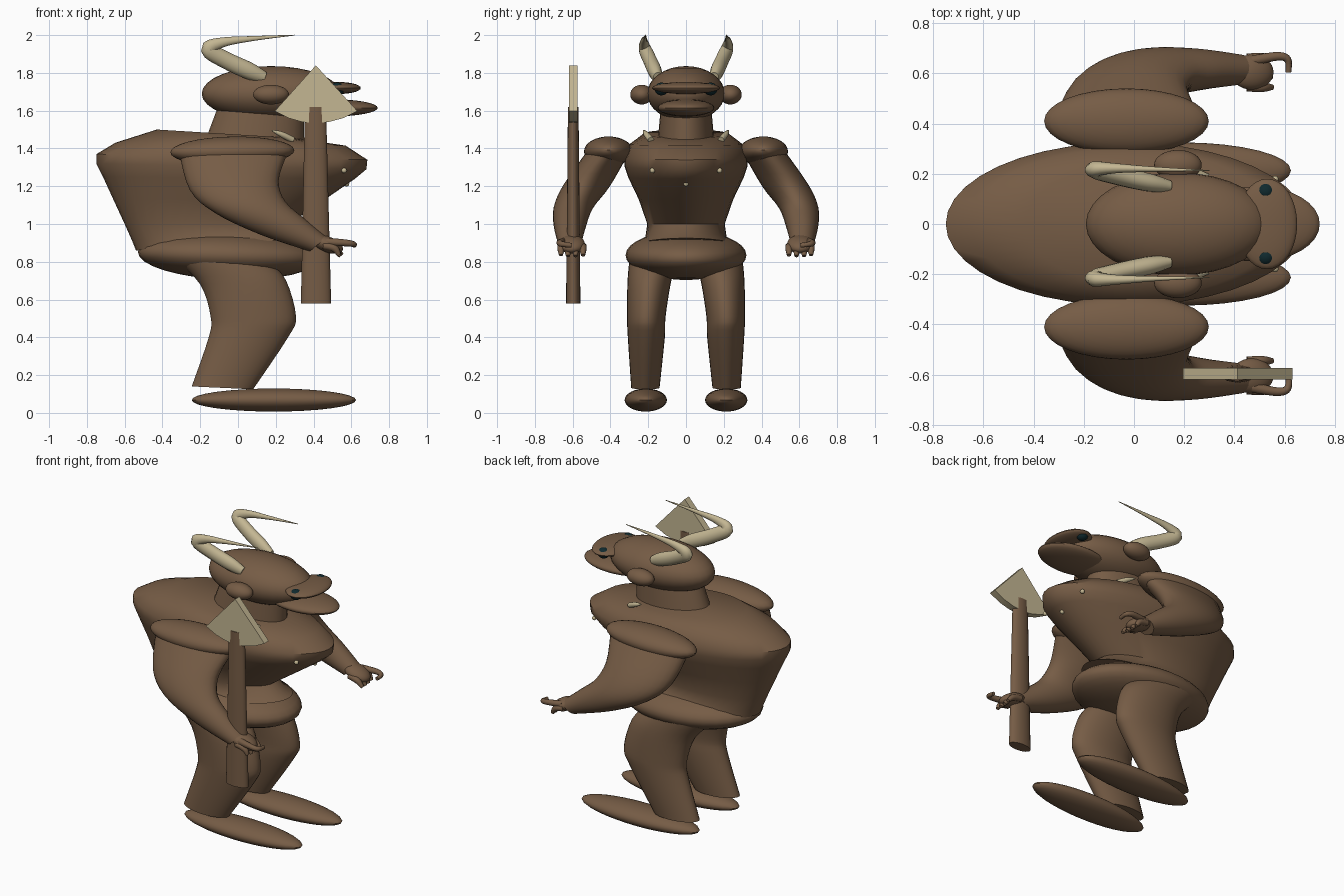
import bpy, bmesh, math
from mathutils import Vector

if "Cube" in bpy.data.objects:
    bpy.data.objects.remove(bpy.data.objects["Cube"])

def material(name, rgb):
    m = bpy.data.materials.new(name)
    m.diffuse_color = (*rgb, 1)
    m.use_nodes = True
    m.node_tree.nodes["Principled BSDF"].inputs["Base Color"].default_value = m.diffuse_color
    return m

BROWN = material("brown_hide", (0.18, 0.107, 0.06))
BONE = material("pale_bone", (0.55, 0.47, 0.29))
DARK = material("dark_teal", (0.005, 0.022, 0.027))

def finish(bm, name, mat, angle=40):
    bmesh.ops.recalc_face_normals(bm, faces=bm.faces)
    me = bpy.data.meshes.new(name)
    bm.to_mesh(me)
    bm.free()
    ob = bpy.data.objects.new(name, me)
    bpy.context.collection.objects.link(ob)
    me.materials.append(mat)
    bpy.ops.object.select_all(action='DESELECT')
    ob.select_set(True)
    bpy.context.view_layer.objects.active = ob
    bpy.ops.object.shade_smooth_by_angle(angle=math.radians(angle))
    return ob

def ellipsoid(name, center, radii, mat, tilt=0):
    bm = bmesh.new()
    bmesh.ops.create_uvsphere(bm, u_segments=32, v_segments=16, radius=1)
    ct, st = math.cos(tilt), math.sin(tilt)
    for v in bm.verts:
        x, y, z = (a * b for a, b in zip(v.co, radii))
        v.co = Vector((x * ct + z * st, y, z * ct - x * st)) + Vector(center)
    return finish(bm, name, mat)

def loft(name, rings, mat, n=28, angle=40):
    """Skin elliptical rings, each given as centre, first and second half axis."""
    bm = bmesh.new()
    loops = []
    for c, u, v in rings:
        loops.append([bm.verts.new(Vector(c) + Vector(u) * math.cos(t) + Vector(v) * math.sin(t))
                      for t in (2 * math.pi * i / n for i in range(n))])
    for a, b in zip(loops, loops[1:]):
        for i in range(n):
            j = (i + 1) % n
            bm.faces.new((a[i], a[j], b[j], b[i]))
    bm.faces.new(loops[0])
    bm.faces.new(loops[-1])
    return finish(bm, name, mat, angle)

def smooth(rows, steps=4):
    """Catmull-Rom interpolation through rows of numbers."""
    p = [rows[0]] + rows + [rows[-1]]
    out = []
    for k in range(1, len(p) - 2):
        for s in range(steps):
            t = s / steps
            out.append([0.5 * (2 * b + (c - a) * t + (2 * a - 5 * b + 4 * c - d) * t * t
                               + (3 * b - a - 3 * c + d) * t ** 3)
                        for a, b, c, d in zip(*p[k - 1:k + 3])])
    return out + [rows[-1]]

def edge_limb(name, rows, mat):
    """Limb from back edge (x, z), front edge (x, z), centre y and half width."""
    rings = []
    for x0, z0, x1, z1, y, w in smooth(rows):
        rings.append((((x0 + x1) / 2, y, (z0 + z1) / 2),
                      ((x1 - x0) / 2, 0, (z1 - z0) / 2), (0, w, 0)))
    return loft(name, rings, mat)

def tube(name, rows, mat, n=14, flat=1.0):
    """Tapered tube through x, y, z, radius; flat scales its sideways width."""
    pts = smooth(rows, 5)
    rings = []
    for i, p in enumerate(pts):
        d = Vector(pts[min(i + 1, len(pts) - 1)][:3]) - Vector(pts[max(i - 1, 0)][:3])
        side = Vector((0, 1, 0))
        up = d.cross(side).normalized()
        side = up.cross(d).normalized()
        rings.append((p[:3], up * p[3], side * p[3] * flat))
    return loft(name, rings, mat, n)

# Torso: back x, front x, half width, back z, front z
rings = []
for x0, x1, w, z0, z1 in [(-.54, .38, .24, .86, .925), (-.56, .33, .215, .91, .95),
                          (-.60, .27, .205, 1.0, 1.0), (-.66, .46, .25, 1.13, 1.13),
                          (-.715, .62, .305, 1.25, 1.24), (-.75, .68, .325, 1.32, 1.29),
                          (-.75, .685, .325, 1.37, 1.34), (-.65, .57, .30, 1.43, 1.415),
                          (-.43, .30, .225, 1.5, 1.455)]:
    rings.append((((x0 + x1) / 2, 0, (z0 + z1) / 2), ((x1 - x0) / 2, 0, (z1 - z0) / 2), (0, w, 0)))
loft("torso", rings, BROWN, 40, 45)
ellipsoid("pelvis", (-.05, 0, .835), (.48, .32, .13), BROWN, math.radians(2))

# Neck and head
loft("neck", [((.09, 0, 1.44), (.26, 0, -.01), (0, .15, 0)),
              ((.12, 0, 1.6), (.23, 0, -.01), (0, .135, 0))], BROWN)
ellipsoid("head", (.175, 0, 1.69), (.367, .205, .146), BROWN)
ellipsoid("upper_snout", (.53, 0, 1.72), (.12, .18, .032), BROWN)
ellipsoid("lower_jaw", (.49, 0, 1.615), (.25, .15, .046), BROWN)

# Stud in the middle of the chest
ellipsoid("middle_stud", (.575, 0, 1.213), (.014, .014, .014), BONE)

for s, side in ((1, "left"), (-1, "right")):
    # Face details and horns
    ellipsoid(side + "_ear", (.175, s * .235, 1.685), (.095, .06, .052), BROWN)
    ellipsoid(side + "_eye", (.525, s * .13, 1.715), (.038, .036, .034), DARK)
    tube(side + "_horn", [(.14, s * .15, 1.775, .03), (.06, s * .165, 1.81, .045),
                          (-.06, s * .19, 1.865, .045), (-.155, s * .217, 1.925, .042),
                          (-.08, s * .222, 1.962, .026), (.08, s * .218, 1.982, .013),
                          (.3, s * .213, 2.0, .002)], BONE, flat=.8)

    # Small claws on the collar and studs on the chest
    tube(side + "_collar_claw", [(.18, s * .225, 1.495, .004), (.23, s * .21, 1.475, .015),
                                 (.29, s * .185, 1.445, .017)], BONE, 10)
    ellipsoid(side + "_chest_stud", (.562, s * .178, 1.283), (.014, .014, .014), BONE)

    # Arm
    ellipsoid(side + "_shoulder", (-.03, s * .41, 1.385), (.328, .13, .078), BROWN, math.radians(-1))
    edge_limb(side + "_arm", [(-.31, 1.37, .26, 1.37, s * .42, .115),
                              (-.255, 1.18, .215, 1.23, s * .525, .125),
                              (-.125, 1.06, .25, 1.12, s * .595, .105),
                              (.115, .945, .35, 1.03, s * .615, .085),
                              (.38, .855, .47, .93, s * .615, .06)], BROWN)

    # Hand with four fingers and a thumb
    ellipsoid(side + "_palm", (.47, s * .605, .893), (.09, .07, .042), BROWN, math.radians(20))
    for i, (y, tx, tz) in enumerate([(.545, .55, .835), (.585, .545, .83),
                                     (.625, .54, .83), (.662, .535, .835)]):
        tube(f"{side}_finger_{i + 1}", [(.45, s * y, .885, .018), (.51, s * y, .872, .02),
                                        (tx, s * y, tz, .011)], BROWN, 10)
    tube(side + "_thumb", [(.47, s * .65, .905, .022), (.57, s * .668, .9, .018),
                           (.612, s * .655, .893, .015), (.615, s * .605, .887, .012)], BROWN, 10)

    # Leg and foot
    edge_limb(side + "_leg", [(-.245, .14, .08, .125, s * .215, .075),
                              (-.155, .40, .265, .40, s * .21, .098),
                              (-.145, .51, .307, .51, s * .21, .102),
                              (-.20, .68, .255, .70, s * .195, .115),
                              (-.34, .82, .17, .80, s * .175, .125)], BROWN)
    ellipsoid(side + "_foot", (.19, s * .213, .068), (.435, .112, .061), BROWN)

# Spear: shaft and fan-shaped point
loft("spear_shaft", [((.413, -.597, .58), (.08, 0, 0), (0, .038, 0)),
                     ((.41, -.597, 1.62), (.056, 0, 0), (0, .028, 0))], BROWN, 20)
bm = bmesh.new()
outline = [(.412, 1.84), (.195, 1.598), (.27, 1.56), (.34, 1.54), (.41, 1.533),
           (.48, 1.54), (.555, 1.56), (.632, 1.598)]
face = bm.faces.new([bm.verts.new((x, -.62, z)) for x, z in outline])
ext = bmesh.ops.extrude_face_region(bm, geom=[face])
bmesh.ops.translate(bm, vec=(0, .046, 0),
                    verts=[g for g in ext["geom"] if isinstance(g, bmesh.types.BMVert)])
finish(bm, "spear_point", BONE, 30)
